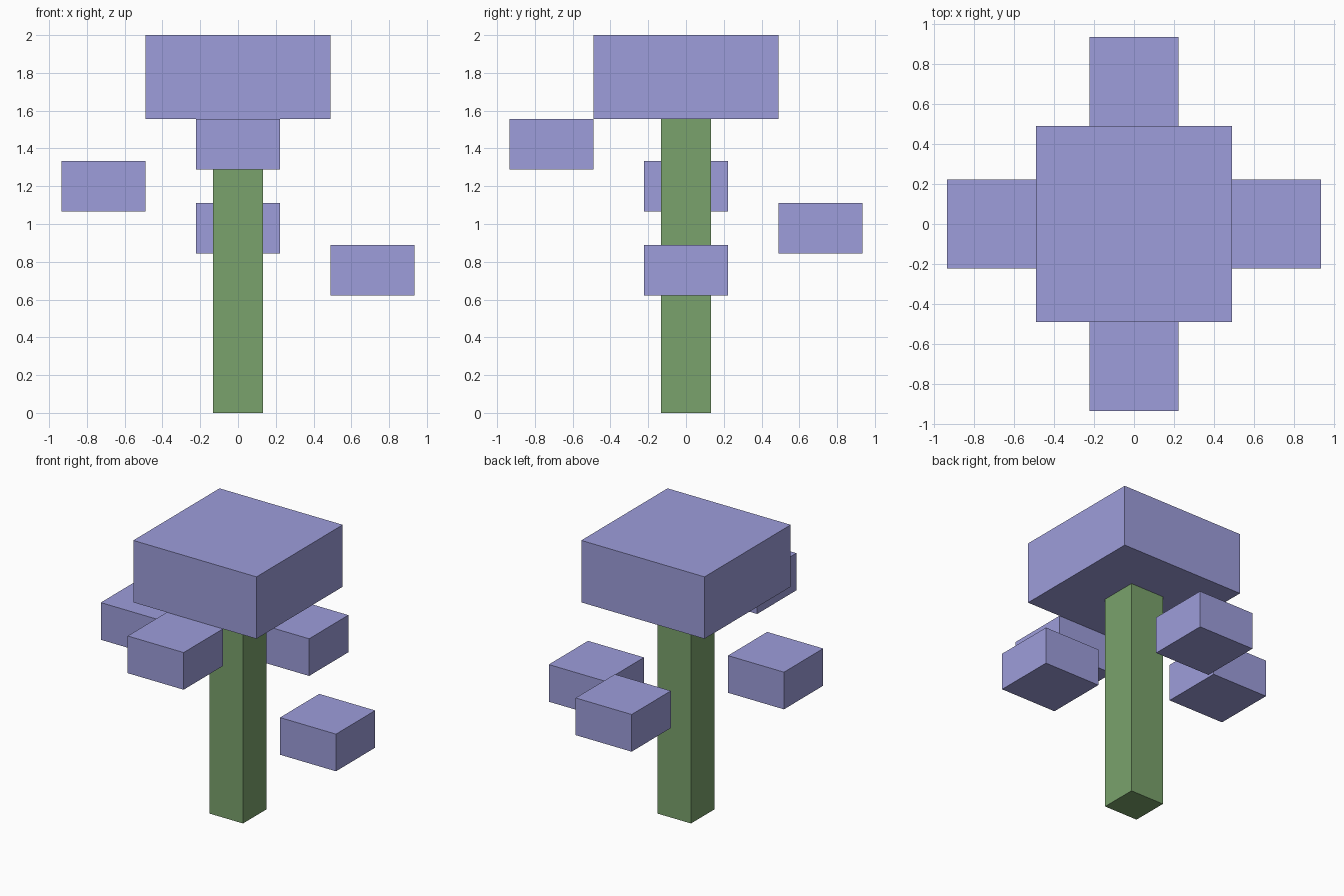
import bpy

if "Cube" in bpy.data.objects:
    bpy.data.objects.remove(bpy.data.objects["Cube"])

U = 2 / 45  # grid unit of the blocky model


def material(name, color):
    mat = bpy.data.materials.new(name)
    mat.diffuse_color = (*color, 1)
    mat.use_nodes = True
    mat.node_tree.nodes["Principled BSDF"].inputs["Base Color"].default_value = mat.diffuse_color
    return mat


def box(name, center, size, mat):
    """Box from centre and full size, both in grid units."""
    bpy.ops.mesh.primitive_cube_add(size=1, location=[c * U for c in center])
    obj = bpy.context.object
    obj.name = name
    obj.scale = [s * U for s in size]
    bpy.ops.object.transform_apply(location=False, rotation=False, scale=True)
    obj.data.materials.append(mat)
    return obj


bark = material("trunk_green", (0.195, 0.361, 0.15))
leaf = material("leaf_violet", (0.337, 0.337, 0.708))

# Square trunk and the large crown block on top of it
box("trunk", (0, 0, 17.5), (6, 6, 35), bark)
box("crown", (0, 0, 40), (22, 22, 10), leaf)

# Four floating leaf blocks, spiralling upwards around the trunk
sides = [("right", 1, 0), ("back", 0, 1), ("left", -1, 0), ("front", 0, -1)]
for i, (side, x, y) in enumerate(sides):
    box(f"leaf_block_{side}", (16 * x, 16 * y, 17 + 5 * i), (10, 10, 6), leaf)
